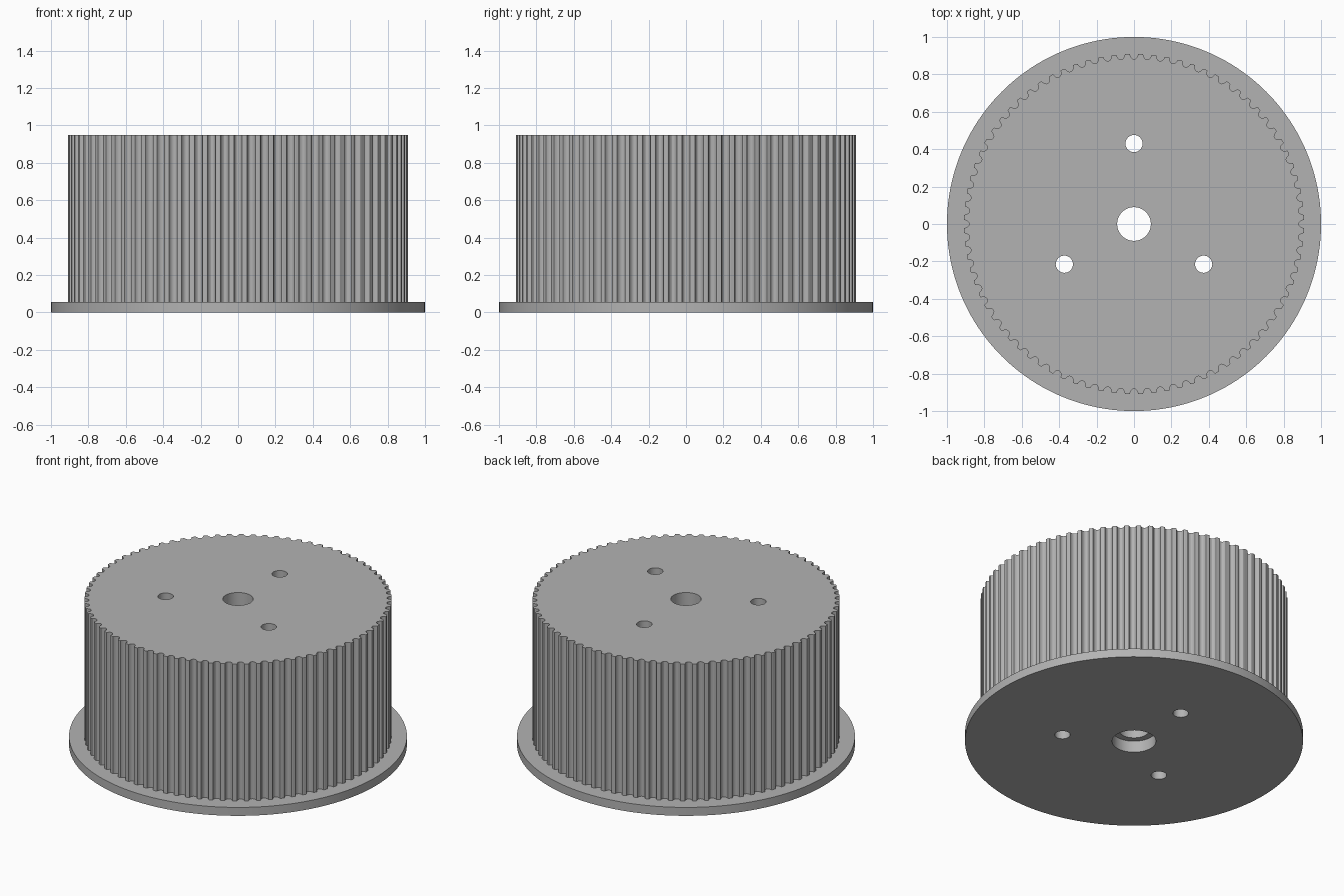
import bpy, bmesh, math
from math import cos, sin, pi

cube = bpy.data.objects.get("Cube")
if cube:
    bpy.data.objects.remove(cube, do_unlink=True)

TEETH = 80
TOP, FLANGE_TOP = 0.95, 0.055
DRUM_R, FLANGE_R = 0.91, 1.0

grey = bpy.data.materials.new("plain grey")
grey.use_nodes = True
COLOUR = (0.45, 0.45, 0.45, 1)
grey.diffuse_color = COLOUR
grey.node_tree.nodes["Principled BSDF"].inputs["Base Color"].default_value = COLOUR


def prism(name, outline, z0, z1):
    """Extrude a closed outline of (x, y) points from z0 to z1."""
    bm = bmesh.new()
    base = bm.faces.new([bm.verts.new((x, y, z0)) for x, y in outline])
    top = bmesh.ops.extrude_face_region(bm, geom=[base], use_keep_orig=True)
    verts = [g for g in top["geom"] if isinstance(g, bmesh.types.BMVert)]
    bmesh.ops.translate(bm, verts=verts, vec=(0, 0, z1 - z0))
    bmesh.ops.recalc_face_normals(bm, faces=bm.faces)
    mesh = bpy.data.meshes.new(name)
    bm.to_mesh(mesh)
    bm.free()
    mesh.materials.append(grey)
    obj = bpy.data.objects.new(name, mesh)
    bpy.context.collection.objects.link(obj)
    return obj


def circle(r, n, cx=0, cy=0):
    return [(cx + r * cos(2 * pi * i / n), cy + r * sin(2 * pi * i / n)) for i in range(n)]


def toothed_outline():
    """Rounded belt grooves, evenly spaced, with narrow lands between."""
    half = [(0.027, 0), (0.0225, 0.002), (0.021, 0.0075), (0.018, 0.016),
            (0.013, 0.0225), (0.007, 0.0265)]
    groove = [(-w, d) for w, d in half] + [(0, 0.0275)] + [(w, d) for w, d in reversed(half)]
    points = []
    for i in range(TEETH):
        a = 2 * pi * i / TEETH
        for w, d in groove:
            b, r = a + w / DRUM_R, DRUM_R - d
            points.append((r * cos(b), r * sin(b)))
    return points


def boolean(obj, other, operation):
    mod = obj.modifiers.new(other.name, 'BOOLEAN')
    mod.operation, mod.solver, mod.object = operation, 'EXACT', other
    bpy.context.view_layer.objects.active = obj
    bpy.ops.object.modifier_apply(modifier=mod.name)
    bpy.data.objects.remove(other, do_unlink=True)


# Toothed drum joined to its flange
pulley = prism("toothed_pulley", toothed_outline(), 0.02, TOP)
boolean(pulley, prism("flange", circle(FLANGE_R, 160), 0, FLANGE_TOP), 'UNION')

# Shaft bore with a wider recess underneath
boolean(pulley, prism("shaft_bore", circle(0.09, 48), -0.1, 1.1), 'DIFFERENCE')
boolean(pulley, prism("bore_recess", circle(0.13, 48), -0.1, 0.075), 'DIFFERENCE')

# Three bolt holes
for k in range(3):
    a = pi / 2 + k * 2 * pi / 3
    hole = circle(0.046, 32, 0.43 * cos(a), 0.43 * sin(a))
    boolean(pulley, prism("bolt_hole", hole, -0.1, 1.1), 'DIFFERENCE')

bpy.ops.object.select_all(action='DESELECT')
pulley.select_set(True)
bpy.context.view_layer.objects.active = pulley
bpy.ops.object.shade_smooth_by_angle(angle=math.radians(20))
